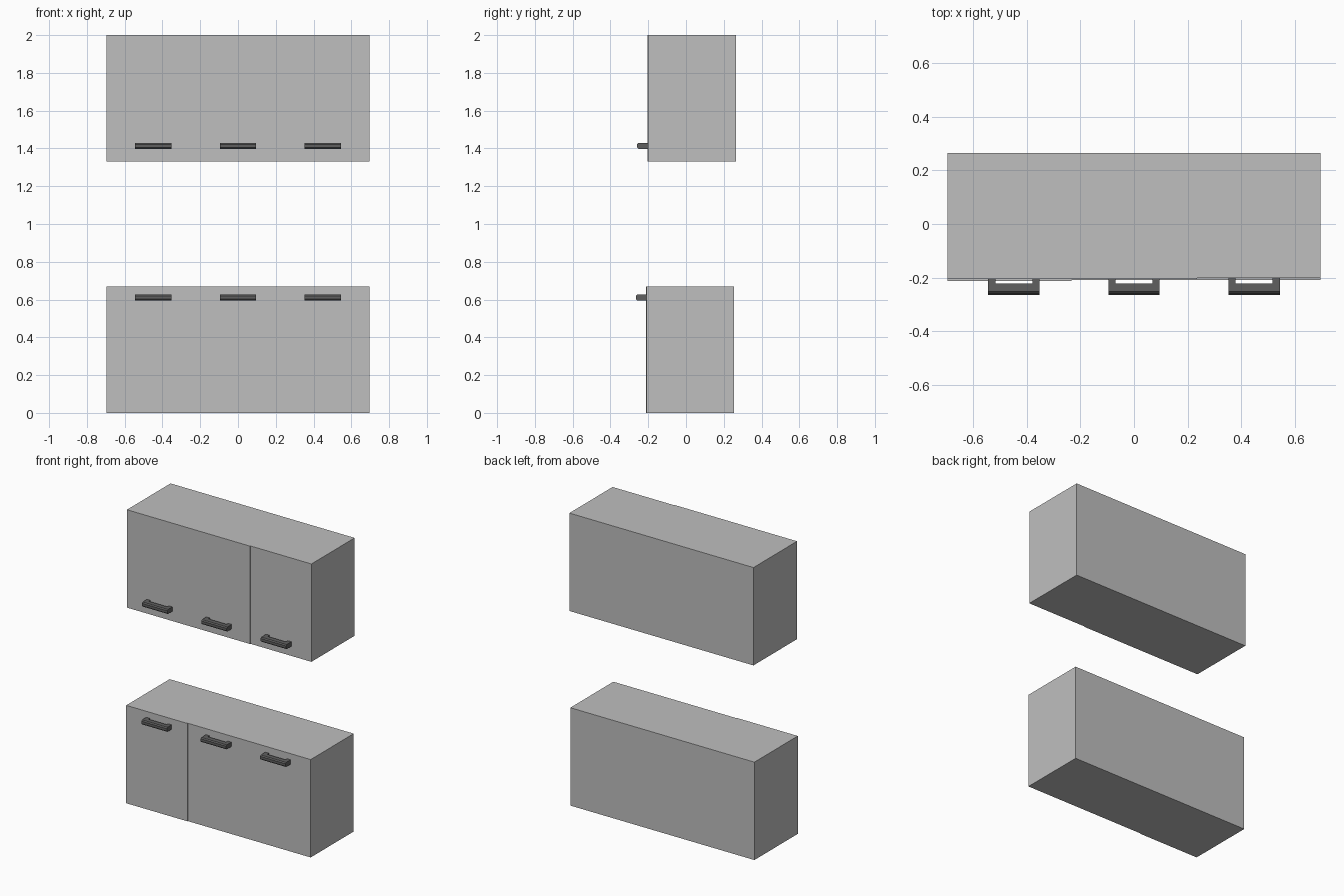
import bpy
import bmesh

cube = bpy.data.objects.get("Cube")
if cube:
    bpy.data.objects.remove(cube, do_unlink=True)


def make_material(name, value):
    mat = bpy.data.materials.new(name)
    mat.use_nodes = True
    color = (value, value, value, 1)
    mat.diffuse_color = color
    mat.node_tree.nodes["Principled BSDF"].inputs["Base Color"].default_value = color
    return mat


body_grey = make_material("light grey", 0.52)
handle_grey = make_material("dark grey", 0.115)


def extrude_outline(name, outline, start, direction, mat):
    """Extrude a closed outline of 3D points along a direction."""
    bm = bmesh.new()
    face = bm.faces.new([bm.verts.new(p) for p in outline])
    ext = bmesh.ops.extrude_face_region(bm, geom=[face])
    moved = [v for v in ext["geom"] if isinstance(v, bmesh.types.BMVert)]
    bmesh.ops.translate(bm, verts=moved, vec=direction)
    bmesh.ops.recalc_face_normals(bm, faces=bm.faces)
    mesh = bpy.data.meshes.new(name)
    bm.to_mesh(mesh)
    bm.free()
    mesh.materials.append(mat)
    obj = bpy.data.objects.new(name, mesh)
    obj.location = start
    bpy.context.collection.objects.link(obj)
    return obj


def cabinet(name, z, front, back, seam, step):
    """Cabinet body whose front steps back slightly to the +x side of the seam."""
    half = 0.695
    outline = [(-half, front, 0), (seam, front, 0), (seam, front + step, 0),
               (half, front + step, 0), (half, back, 0), (-half, back, 0)]
    extrude_outline(name, outline, (0, 0, z), (0, 0, 0.668), body_grey)


def handle(name, x, z, front, wall):
    """Grip bar with chamfered front edges, on two square posts."""
    width, height, depth, c = 0.192, 0.031, 0.038, 0.007
    profile = [(0, 0, c), (0, c, 0), (0, depth, 0), (0, depth, height),
               (0, c, height), (0, 0, height - c)]
    left = x - width / 2
    extrude_outline(name + "_grip", profile, (left, front, z), (width, 0, 0), handle_grey)
    post_w = 0.027
    reach = wall + 0.008 - front - depth
    post = [(0, 0, 0), (0, reach, 0), (0, reach, height), (0, 0, height)]
    for side, px in (("right", left), ("left", left + width - post_w)):
        extrude_outline(f"{name}_{side}_post", post, (px, front + depth, z),
                        (post_w, 0, 0), handle_grey)


# Cabinet bodies
cabinet("upper_cabinet", 1.332, -0.205, 0.265, 0.235, 0.004)
cabinet("lower_cabinet", 0, -0.213, 0.255, -0.233, 0.004)

# A handle for each door
for place, x in (("right", -0.448), ("middle", 0), ("left", 0.448)):
    handle(f"upper_{place}_handle", x, 1.398, -0.259, -0.205)
    handle(f"lower_{place}_handle", x, 0.596, -0.265, -0.213)
